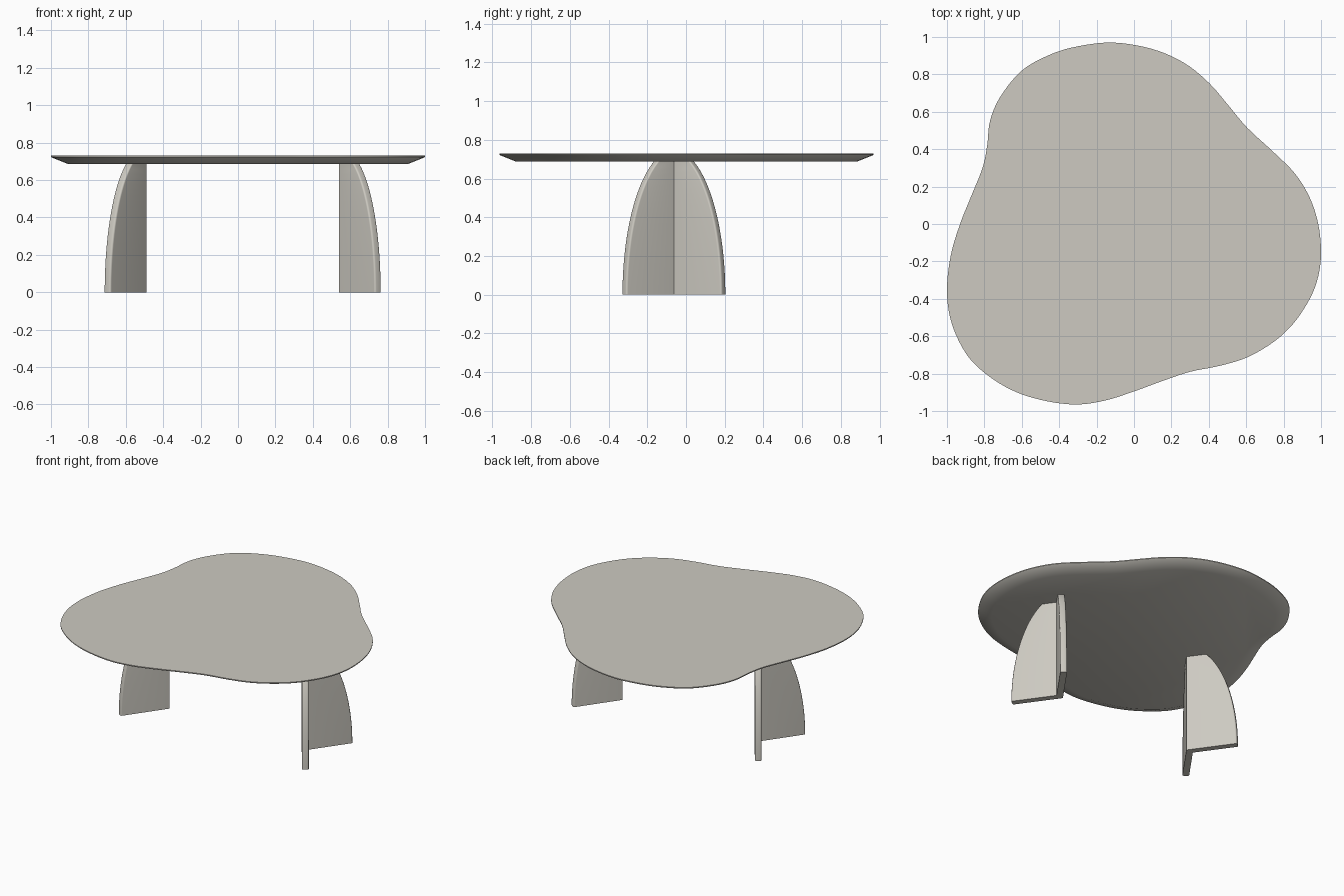
import bpy, bmesh, math
from mathutils import Vector

if "Cube" in bpy.data.objects:
    bpy.data.objects.remove(bpy.data.objects["Cube"])

stone = bpy.data.materials.new("warm grey")
stone.diffuse_color = (0.61, 0.59, 0.535, 1)
stone.use_nodes = True
stone.node_tree.nodes["Principled BSDF"].inputs["Base Color"].default_value = stone.diffuse_color


def loft(name, rings):
    """Skin a stack of equal-length closed rings and cap both ends."""
    bm = bmesh.new()
    rows = [[bm.verts.new(p) for p in ring] for ring in rings]
    n = len(rows[0])
    for low, high in zip(rows, rows[1:]):
        for i in range(n):
            j = (i + 1) % n
            bm.faces.new((low[i], low[j], high[j], high[i]))
    bm.faces.new(rows[0][::-1])
    bm.faces.new(rows[-1])
    bmesh.ops.recalc_face_normals(bm, faces=bm.faces)
    mesh = bpy.data.meshes.new(name)
    bm.to_mesh(mesh)
    bm.free()
    mesh.materials.append(stone)
    obj = bpy.data.objects.new(name, mesh)
    bpy.context.collection.objects.link(obj)
    bpy.ops.object.select_all(action='DESELECT')
    obj.select_set(True)
    bpy.context.view_layer.objects.active = obj
    bpy.ops.object.shade_smooth_by_angle(angle=math.radians(30))
    return obj


def smooth_loop(pts, steps):
    """Closed Catmull-Rom curve through the points."""
    out = []
    n = len(pts)
    for i in range(n):
        a, b, c, d = (Vector(pts[(i + k) % n]) for k in (-1, 0, 1, 2))
        for s in range(steps):
            t = s / steps
            out.append(0.5 * (2 * b + (c - a) * t + (2 * a - 5 * b + 4 * c - d) * t ** 2
                              + (3 * b - a - 3 * c + d) * t ** 3))
    return out


# Free-form table top, undercut by a wide chamfer
outline = smooth_loop([
    (1.0, -.15), (.985, 0), (.94, .14), (.86, .27), (.74, .39), (.605, .515), (.5, .64),
    (.4, .755), (.27, .86), (.1, .935), (-.11, .97), (-.3, .95), (-.45, .905), (-.6, .82),
    (-.715, .68), (-.77, .55), (-.785, .42), (-.81, .3), (-.87, .15), (-.93, 0), (-.98, -.17),
    (-1.0, -.36), (-.975, -.53), (-.9, -.69), (-.8, -.795), (-.66, -.885), (-.5, -.94),
    (-.32, -.965), (-.16, -.945), (0, -.895), (.15, -.84), (.3, -.79), (.45, -.76),
    (.6, -.715), (.74, -.635), (.85, -.535), (.94, -.4), (.985, -.28)], 5)


def top_ring(inset, z):
    ring = []
    for i, p in enumerate(outline):
        t = (outline[(i + 1) % len(outline)] - outline[i - 1]).normalized()
        ring.append((p.x - t.y * inset, p.y + t.x * inset, z))
    return ring


loft("table_top", [top_ring(.088, .687), top_ring(.003, .721), top_ring(0, .724),
                   top_ring(0, .73)])

# V-shaped legs: two panels meeting at an inner corner, with elliptical outer edges
ANGLE, THICK, ROUND = math.radians(54.6), .043, .01
CA, SA = math.cos(ANGLE), math.sin(ANGLE)


def leg_ring(z, apex_x, side):
    length = .331 * math.sqrt(1 - (z / .75) ** 2)
    uv = []
    for v0, start in ((ROUND, -90), (THICK - ROUND, 0)):
        for k in range(5):
            a = math.radians(start + k * 22.5)
            uv.append((length - ROUND + ROUND * math.cos(a), v0 + ROUND * math.sin(a)))
    half = [(u * CA + v * SA, -u * SA + v * CA) for u, v in uv]
    section = [(0, 0)] + half + [(THICK / SA, 0)] + [(x, -y) for x, y in reversed(half)]
    return [(apex_x + side * x, y - .0625, z) for x, y in section]


for name, apex_x, side in (("left_leg", -.49, -1), ("right_leg", .54, 1)):
    loft(name, [leg_ring(.688 * i / 24, apex_x, side) for i in range(25)])
